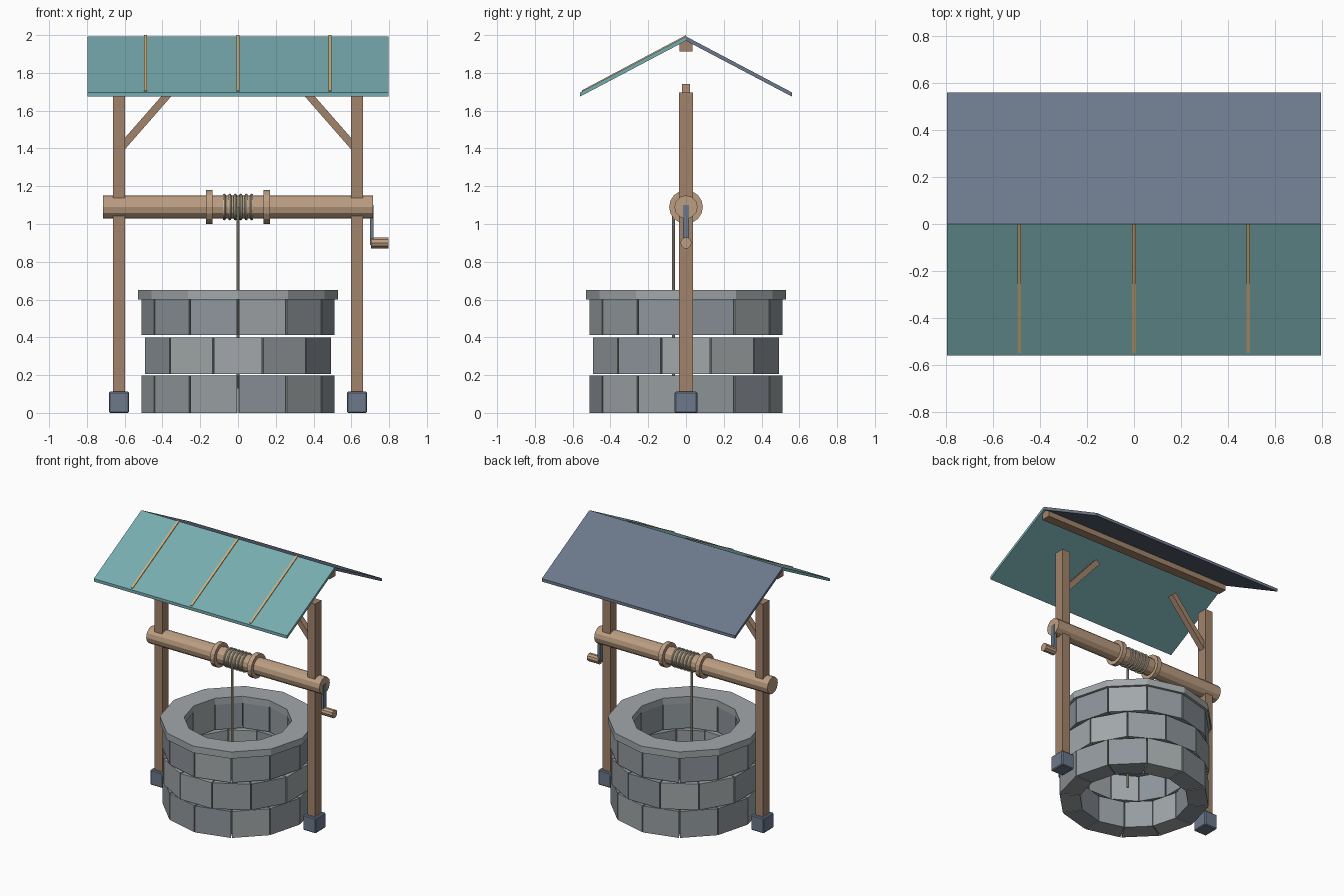
import bpy, bmesh, math
from mathutils import Vector

if "Cube" in bpy.data.objects:
    bpy.data.objects.remove(bpy.data.objects["Cube"])


def material(name, rgb):
    m = bpy.data.materials.new(name)
    m.diffuse_color = (*rgb, 1)
    m.use_nodes = True
    m.node_tree.nodes["Principled BSDF"].inputs["Base Color"].default_value = m.diffuse_color
    return m


WOOD = material("wood", (0.36, 0.23, 0.15))
LIGHT_WOOD = material("light_wood", (0.50, 0.34, 0.22))
SLATE = material("slate", (0.15, 0.19, 0.26))
TEAL = material("teal", (0.19, 0.42, 0.44))
GOLD = material("gold", (0.62, 0.44, 0.20))
ROPE = material("rope", (0.55, 0.50, 0.38))
STONES = [material("stone_%d" % i, c) for i, c in enumerate(
    [(0.30, 0.33, 0.35), (0.36, 0.39, 0.40), (0.27, 0.30, 0.33)])]


def finish(name, bm, mat):
    bmesh.ops.recalc_face_normals(bm, faces=bm.faces)
    me = bpy.data.meshes.new(name)
    bm.to_mesh(me)
    bm.free()
    me.materials.append(mat)
    ob = bpy.data.objects.new(name, me)
    bpy.context.collection.objects.link(ob)
    return ob


def prism(name, pts, vec, mat):
    """Polygon of 3D points extruded along a vector."""
    bm = bmesh.new()
    f = bm.faces.new([bm.verts.new(p) for p in pts])
    r = bmesh.ops.extrude_face_region(bm, geom=[f], use_keep_orig=True)
    verts = [v for v in r["geom"] if isinstance(v, bmesh.types.BMVert)]
    bmesh.ops.translate(bm, verts=verts, vec=vec)
    return finish(name, bm, mat)


def box(name, lo, hi, mat):
    (x0, y0, z0), (x1, y1, z1) = lo, hi
    pts = [(x0, y0, z0), (x1, y0, z0), (x1, y1, z0), (x0, y1, z0)]
    return prism(name, pts, (0, 0, z1 - z0), mat)


def rod_x(name, x0, x1, z, r, sides, mat):
    pts = [(x0, r * math.cos(2 * math.pi * i / sides),
            z + r * math.sin(2 * math.pi * i / sides)) for i in range(sides)]
    return prism(name, pts, (x1 - x0, 0, 0), mat)


def polar(r, a, z):
    return (r * math.cos(a), r * math.sin(a), z)


# Stone wall: three staggered courses of twelve blocks
STEP = math.pi / 6
R_IN, R_OUT, GAP = 0.37, 0.51, 0.008
for c, (z0, z1) in enumerate([(0, 0.197), (0.205, 0.398), (0.412, 0.6)]):
    for i in range(12):
        a = (i + 0.5 * (c % 2)) * STEP
        b = a + STEP
        a, b = a + GAP, b - GAP
        pts = [polar(R_IN, a, z0), polar(R_OUT, a, z0),
               polar(R_OUT, b, z0), polar(R_IN, b, z0)]
        prism("wall_stone", pts, (0, 0, z1 - z0), STONES[(i * 2 + c + i // 4) % 3])

# Rim ring
bm = bmesh.new()
rings = [[bm.verts.new(polar(r, i * STEP, z)) for i in range(12)]
         for r, z in [(0.365, 0.6), (0.53, 0.6), (0.53, 0.65), (0.365, 0.65)]]
for k in range(4):
    p, q = rings[k], rings[(k + 1) % 4]
    for i in range(12):
        j = (i + 1) % 12
        bm.faces.new((p[i], p[j], q[j], q[i]))
finish("well_rim", bm, STONES[1])

# Posts, footings and braces on both sides
for s, side in ((-1, "left"), (1, "right")):
    x = 0.63 * s
    box(side + "_post", (x - 0.032, -0.038, 0.05), (x + 0.032, 0.038, 1.697), WOOD)
    foot = box(side + "_footing", (x - 0.053, -0.06, 0), (x + 0.053, 0.06, 0.112), SLATE)
    bev = foot.modifiers.new("bevel", "BEVEL")
    bev.width, bev.segments = 0.006, 1
    p0, p1 = Vector((x, -0.022, 1.39)), Vector((0.335 * s, -0.022, 1.727))
    d = (p1 - p0).normalized()
    n = Vector((-d.z, 0, d.x)) * 0.02
    prism(side + "_brace", [p0 + n, p1 + n, p1 - n, p0 - n], (0, 0.044, 0), WOOD)

# Roof: ridge beam, two panels, battens on the front slope
box("ridge_beam", (-0.78, -0.034, 1.912), (0.78, 0.034, 1.97), WOOD)
for name, s, mat in (("front_roof", -1, TEAL), ("back_roof", 1, SLATE)):
    pts = [(-0.797, 0, 1.993), (-0.797, 0.56 * s, 1.697),
           (-0.797, 0.56 * s, 1.675), (-0.797, 0, 1.970)]
    prism(name, pts, (1.594, 0, 0), mat)
for x in (-0.49, 0, 0.487):
    pts = [(x - 0.008, 0, 2.0), (x - 0.008, -0.55, 1.708),
           (x - 0.008, -0.55, 1.695), (x - 0.008, 0, 1.985)]
    prism("roof_batten", pts, (0.016, 0, 0), GOLD)

# Windlass drum with flanges
AXIS = 1.09
rod_x("windlass_drum", -0.714, 0.714, AXIS, 0.062, 12, LIGHT_WOOD)
for s in (-1, 1):
    rod_x("drum_flange", 0.153 * s - 0.017, 0.153 * s + 0.017, AXIS, 0.089, 16, LIGHT_WOOD)

# Rope coils and hanging rope
for i in range(6):
    bpy.ops.mesh.primitive_torus_add(
        major_radius=0.063, minor_radius=0.008, major_segments=20, minor_segments=8,
        location=((i - 2.5) * 0.029, 0, AXIS), rotation=(0, math.pi / 2, 0))
    ob = bpy.context.object
    ob.name = "rope_coil"
    ob.data.materials.append(ROPE)
    bpy.ops.object.shade_smooth_by_angle()
pts = [(0.008 * math.cos(i * math.pi / 4), -0.066 + 0.008 * math.sin(i * math.pi / 4), 0.13)
       for i in range(8)]
prism("hanging_rope", pts, (0, 0, 0.96), ROPE)

# Crank
box("crank_arm", (0.699, -0.017, 0.89), (0.718, 0.017, 1.10), SLATE)
rod_x("crank_handle", 0.705, 0.797, 0.90, 0.03, 10, LIGHT_WOOD)
